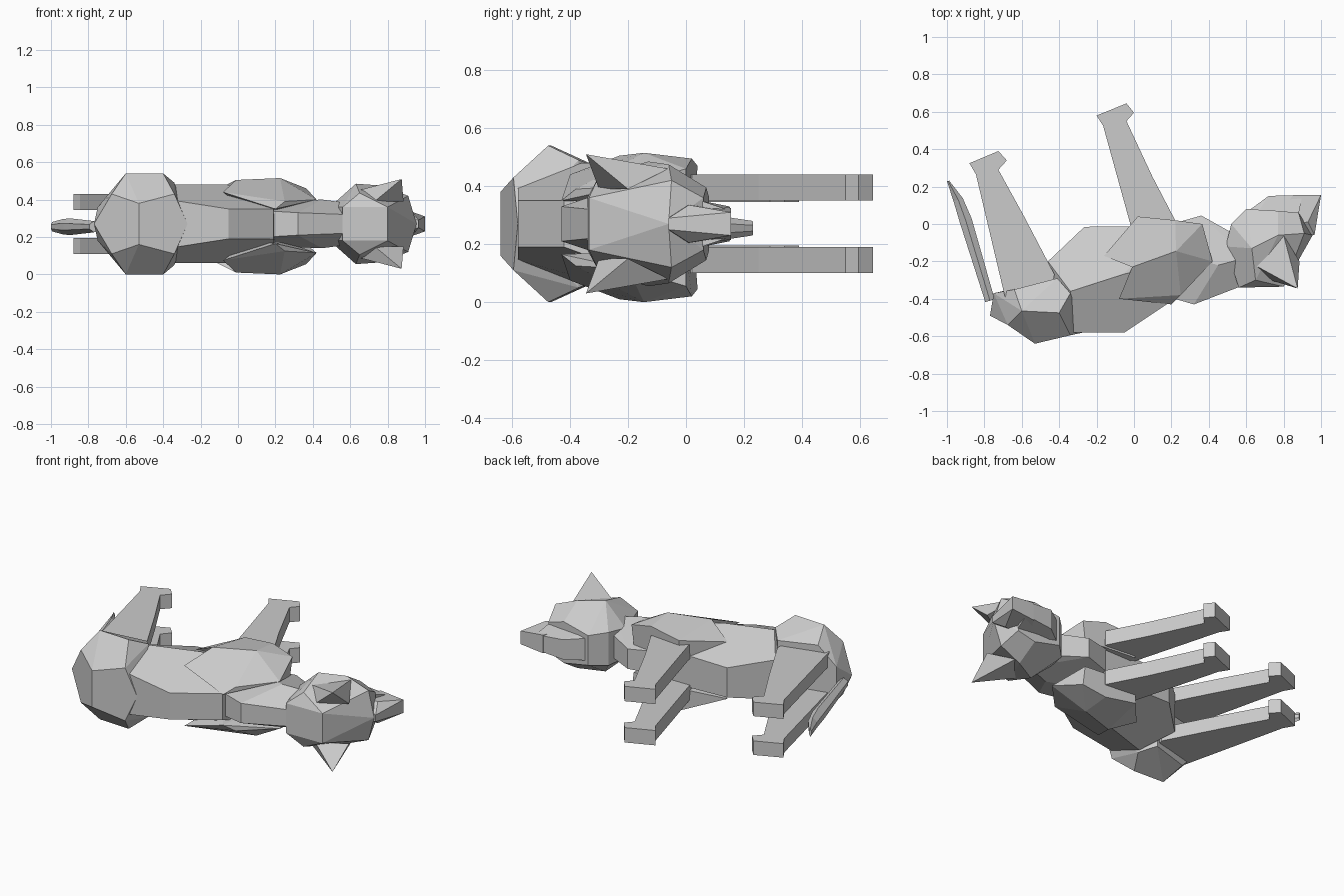
import bpy, bmesh

MID = 0.27  # height of the animal's symmetry plane (it lies on its side)

grey = bpy.data.materials.new("grey_fur")
grey.diffuse_color = (0.6, 0.6, 0.6, 1)


def finish(name, bm):
    bmesh.ops.recalc_face_normals(bm, faces=bm.faces)
    mesh = bpy.data.meshes.new(name)
    bm.to_mesh(mesh)
    bm.free()
    mesh.materials.append(grey)
    obj = bpy.data.objects.new(name, mesh)
    bpy.context.collection.objects.link(obj)


def faceted(name, points):
    """Low-poly convex block through the points (x, y, offset from MID)."""
    bm = bmesh.new()
    for x, y, w in points:
        bm.verts.new((x, y, MID + w))
    bmesh.ops.convex_hull(bm, input=bm.verts)
    loose = [v for v in bm.verts if not v.link_faces]
    bmesh.ops.delete(bm, geom=loose, context='VERTS')
    bmesh.ops.dissolve_limit(bm, angle_limit=0.15, verts=bm.verts, edges=bm.edges)
    finish(name, bm)


def central(name, half):
    """Part on the symmetry plane, given one half."""
    faceted(name, half + [(x, y, -w) for x, y, w in half if w > 0])


def paired(name, points, drop=0.0):
    """Left and right copies of a part; drop pushes the right one outward."""
    faceted(name + "_left", points)
    faceted(name + "_right", [(x, y, -w - drop) for x, y, w in points])


def paired_prism(name, outline, w0, w1):
    """Left and right straight-sided parts from an outline."""
    for side, s in (("_left", 1), ("_right", -1)):
        bm = bmesh.new()
        face = bm.faces.new([bm.verts.new((x, y, MID + s * w0)) for x, y in outline])
        top = bmesh.ops.extrude_face_region(bm, geom=[face])["geom"]
        for v in top:
            if isinstance(v, bmesh.types.BMVert):
                v.co.z += s * (w1 - w0)
        finish(name + side, bm)


# Rump
central("rump", [
    (-0.60, -0.465, 0.27), (-0.40, -0.475, 0.27), (-0.34, -0.595, 0.16),
    (-0.53, -0.64, 0.11), (-0.675, -0.54, 0.16), (-0.27, -0.58, 0.0),
    (-0.77, -0.49, 0.0), (-0.75, -0.37, 0.09), (-0.64, -0.35, 0.20),
    (-0.41, -0.29, 0.19), (-0.34, -0.37, 0.22)])

# Torso
central("torso", [
    (-0.34, -0.58, 0.125), (-0.05, -0.58, 0.08), (0.19, -0.42, 0.08),
    (-0.34, -0.36, 0.21), (-0.06, -0.27, 0.21), (0.20, -0.20, 0.16),
    (-0.46, -0.20, 0.12), (-0.265, -0.015, 0.09), (0.20, -0.01, 0.10)])

# Shoulder blades and upper arms
paired("shoulder", [
    (-0.16, -0.17, 0.16), (-0.01, -0.23, 0.235), (0.225, -0.145, 0.245),
    (0.22, 0.02, 0.225), (0.02, 0.04, 0.20), (0.365, 0.0, 0.19),
    (0.42, -0.20, 0.13), (0.02, 0.03, 0.07), (0.35, 0.0, 0.07),
    (0.0, -0.15, 0.07)], 0.025)
paired("upper_arm", [
    (-0.01, -0.23, 0.235), (0.225, -0.145, 0.245), (0.42, -0.20, 0.13),
    (0.25, -0.38, 0.12), (0.20, -0.43, 0.08), (-0.08, -0.40, 0.17),
    (0.05, -0.20, 0.07), (0.25, -0.15, 0.07)], 0.025)

# Neck
central("neck", [
    (0.15, -0.38, 0.07), (0.32, -0.43, 0.06), (0.58, -0.33, 0.05),
    (0.20, -0.15, 0.12), (0.45, -0.22, 0.13), (0.60, -0.18, 0.11),
    (0.20, 0.0, 0.07), (0.36, 0.045, 0.06), (0.53, -0.05, 0.07)])

# Head
central("head", [
    (0.56, -0.34, 0.09), (0.80, -0.335, 0.09), (0.65, -0.30, 0.165),
    (0.63, -0.13, 0.215), (0.77, -0.06, 0.205), (0.91, -0.05, 0.15),
    (0.955, -0.06, 0.0), (0.88, 0.06, 0.09), (0.77, 0.07, 0.125),
    (0.60, 0.08, 0.09), (0.52, 0.0, 0.10), (0.49, -0.12, 0.09)])

# Muzzle and lower jaw
central("muzzle", [
    (0.965, -0.06, 0.02), (0.93, 0.01, 0.065), (1.0, 0.155, 0.04),
    (0.85, 0.155, 0.055), (0.75, 0.0, 0.07)])
central("jaw", [
    (0.57, 0.04, 0.07), (0.72, 0.15, 0.06), (0.90, 0.155, 0.045),
    (0.88, 0.05, 0.08), (0.62, 0.0, 0.09)])

# Ears
paired("ear", [
    (0.875, -0.345, 0.24), (0.80, -0.06, 0.19), (0.645, -0.22, 0.18),
    (0.885, -0.20, 0.12), (0.73, -0.30, 0.12)])

# Legs with stepped paws
paired_prism("front_leg", [
    (-0.20, 0.58), (-0.04, 0.645), (0.0, 0.595), (-0.04, 0.55),
    (0.10, 0.25), (0.22, 0.02), (0.20, -0.10), (0.0, -0.10),
    (-0.02, 0.0), (-0.165, 0.525)], 0.08, 0.17)
paired_prism("hind_leg", [
    (-0.88, 0.325), (-0.725, 0.39), (-0.68, 0.34), (-0.725, 0.29),
    (-0.59, 0.045), (-0.425, -0.27), (-0.45, -0.38), (-0.69, -0.39),
    (-0.845, 0.265)], 0.075, 0.16)

# Tail: tapered segments between cross-sections (x, y, thickness, half width)
rings = [(-0.77, -0.41, 0.025, 0.03), (-0.90, 0.02, 0.032, 0.045),
         (-0.94, 0.13, 0.025, 0.04), (-0.994, 0.23, 0.006, 0.025)]
bm = bmesh.new()
loops = []
for x, y, t, w in rings:
    z = MID - 0.015
    loops.append([bm.verts.new(p) for p in (
        (x + t, y + t * 0.3, z - w * 0.4), (x + t, y + t * 0.3, z + w * 0.4),
        (x, y, z + w), (x - t, y - t * 0.3, z + w * 0.4),
        (x - t, y - t * 0.3, z - w * 0.4), (x, y, z - w))])
for a, b in zip(loops, loops[1:]):
    for i in range(6):
        j = (i + 1) % 6
        bm.faces.new((a[i], a[j], b[j], b[i]))
bm.faces.new(loops[0])
bm.faces.new(loops[-1])
finish("tail", bm)
